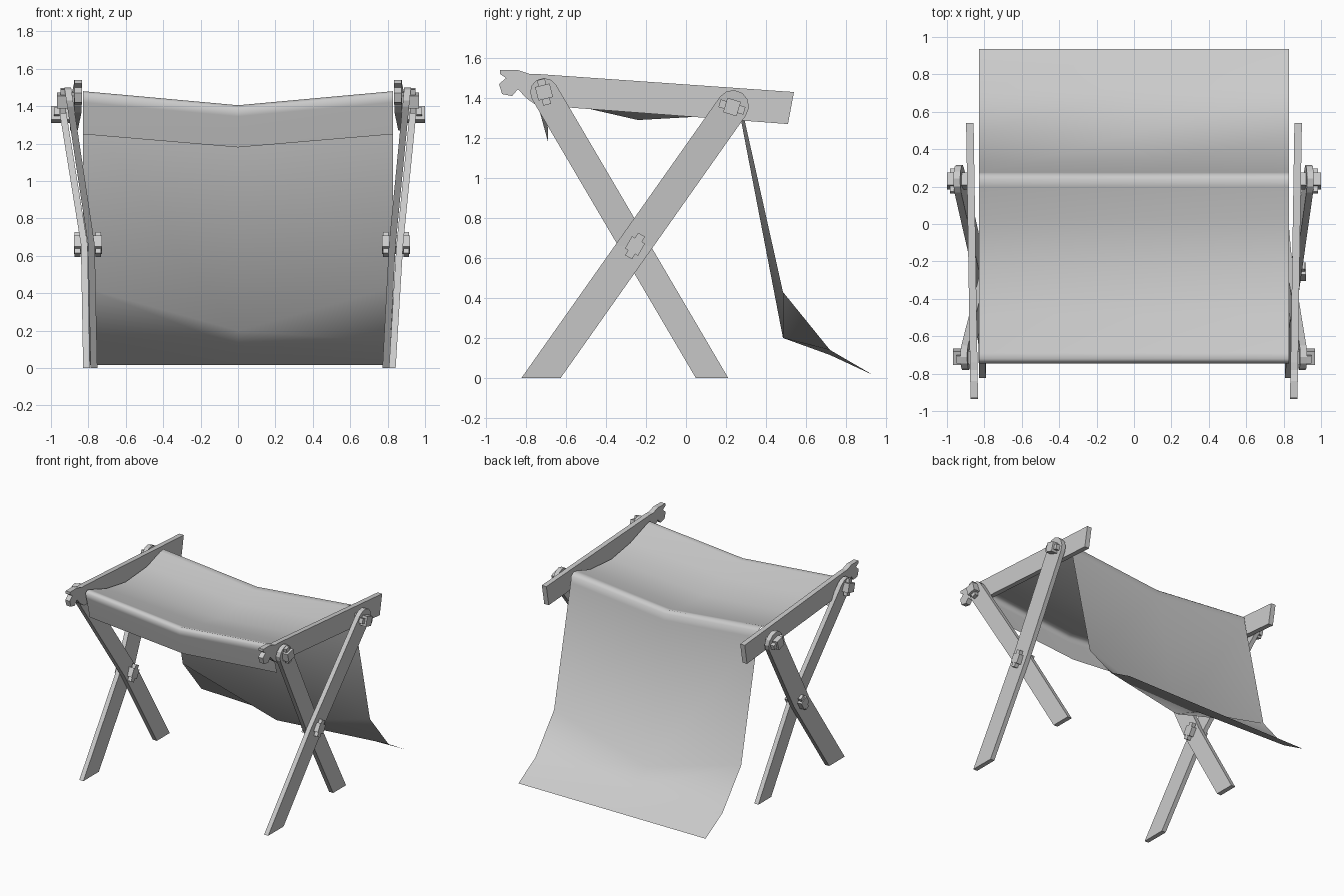
import bpy, bmesh, math
from mathutils import Matrix, Vector

cube = bpy.data.objects.get("Cube")
if cube:
    bpy.data.objects.remove(cube, do_unlink=True)

grey = bpy.data.materials.new("plain_grey")
grey.use_nodes = True
colour = (0.6, 0.6, 0.6, 1)
grey.diffuse_color = colour
grey.node_tree.nodes["Principled BSDF"].inputs["Base Color"].default_value = colour


def finish(name, bm, smooth=False):
    mesh = bpy.data.meshes.new(name)
    bm.to_mesh(mesh)
    bm.free()
    mesh.materials.append(grey)
    for p in mesh.polygons:
        p.use_smooth = smooth
    obj = bpy.data.objects.new(name, mesh)
    bpy.context.collection.objects.link(obj)
    return obj


def plate(name, outline, x_at, thick, bend_z=None):
    """Side outline extruded in x, then offset by x_at(y, z)."""
    bm = bmesh.new()
    face = bm.faces.new([bm.verts.new((-thick / 2, y, z)) for y, z in outline])
    new = bmesh.ops.extrude_face_region(bm, geom=[face])["geom"]
    for v in new:
        if isinstance(v, bmesh.types.BMVert):
            v.co.x = thick / 2
    if bend_z:
        bmesh.ops.bisect_plane(bm, geom=bm.verts[:] + bm.edges[:] + bm.faces[:],
                               plane_co=(0, 0, bend_z), plane_no=(0, 0, 1))
    for v in bm.verts:
        v.co.x += x_at(v.co.y, v.co.z)
    bmesh.ops.recalc_face_normals(bm, faces=bm.faces)
    return finish(name, bm)


CROSS = (-0.255, 0.66)


def leg(name, foot, top, half, xs):
    """Flat leg with level foot, rounded head and a slight kink at the crossing."""
    foot, top = Vector((foot, 0)), Vector(top)
    d = (top - foot).normalized()
    n = Vector((d.y, -d.x))
    flat = half / d.y
    pts = [(foot.x - flat, 0), (foot.x + flat, 0)]
    for i in range(7):
        a = math.pi * i / 6
        pts.append(tuple(top + half * (math.cos(a) * n + math.sin(a) * d)))
    low, mid, high = xs

    def x_at(y, z):
        if z < CROSS[1]:
            return low + (mid - low) * z / CROSS[1]
        return mid + (high - mid) * (z - CROSS[1]) / (top.y - CROSS[1])
    plate(name, pts, x_at, 0.036, CROSS[1])


def bolt(name, y, z, x0, x1, pins, degrees):
    """Square shaft with flat wedge pins through it."""
    bm = bmesh.new()
    parts = [((x0 + x1) / 2, abs(x1 - x0), 0.07, 0.075)]
    parts += [(p, 0.03, 0.13, 0.04) for p in pins]
    for x, sx, sy, sz in parts:
        m = (Matrix.Translation((x, y, z)) @ Matrix.Rotation(math.radians(degrees), 4, 'X')
             @ Matrix.Diagonal((sx, sy, sz, 1)))
        bmesh.ops.create_cube(bm, size=1, matrix=m)
    finish(name, bm)


# Side rails with carved front ends
rail = [(-0.93, 1.54), (-0.93, 1.52), (-0.9, 1.5), (-0.935, 1.47), (-0.92, 1.42),
        (-0.87, 1.41), (-0.84, 1.445), (-0.8, 1.4), (-0.75, 1.365), (0.51, 1.27),
        (0.54, 1.43), (-0.74, 1.52), (-0.78, 1.52), (-0.84, 1.54)]

# Each side: its sign and the leg x positions at foot, crossing and head
sides = [("left", 1, (0.825, 0.865, 0.935), (0.79, 0.825, 0.9)),
         ("right", -1, (0.81, 0.822, 0.935), (0.77, 0.784, 0.9))]
for side, s, outer, inner in sides:
    plate(side + "_rail", rail, lambda y, z: s * (0.869 + 0.016 * y), 0.04)
    leg(side + "_outer_leg", -0.725, (0.235, 1.36), 0.08, [s * x for x in outer])
    leg(side + "_inner_leg", 0.13, (-0.71, 1.43), 0.07, [s * x for x in inner])
    bolt(side + "_rear_bolt", 0.23, 1.355, s * 0.87, s * 1.0, [s * 0.97], -17)
    bolt(side + "_front_bolt", -0.71, 1.43, s * 0.86, s * 0.968, [s * 0.935], -76)
    c = (outer[1] + inner[1]) / 2
    bolt(side + "_middle_bolt", *CROSS, s * (c - 0.075), s * (c + 0.075),
         [s * (c - 0.055), s * (c + 0.055)], 60)

# Cloth sling: rows of (y, height at the edges, height at the middle)
rows = [(-0.69, 1.25, 1.18), (-0.735, 1.42, 1.345), (-0.745, 1.465, 1.385),
        (-0.72, 1.48, 1.405), (-0.69, 1.472, 1.397), (-0.48, 1.4, 1.345),
        (-0.24, 1.36, 1.29), (0.03, 1.38, 1.305), (0.2, 1.435, 1.35),
        (0.24, 1.44, 1.36), (0.268, 1.42, 1.34), (0.275, 1.37, 1.29),
        (0.485, 0.43, 0.2), (0.72, 0.14, 0.115), (0.935, 0.015, 0.015)]
bm = bmesh.new()
grid = [[bm.verts.new((x, y, zc if x == 0 else ze)) for x in (-0.828, 0, 0.828)]
        for y, ze, zc in rows]
for a, b in zip(grid, grid[1:]):
    for i in range(2):
        bm.faces.new((a[i], a[i + 1], b[i + 1], b[i]))
finish("cloth_sling", bm, smooth=True)
